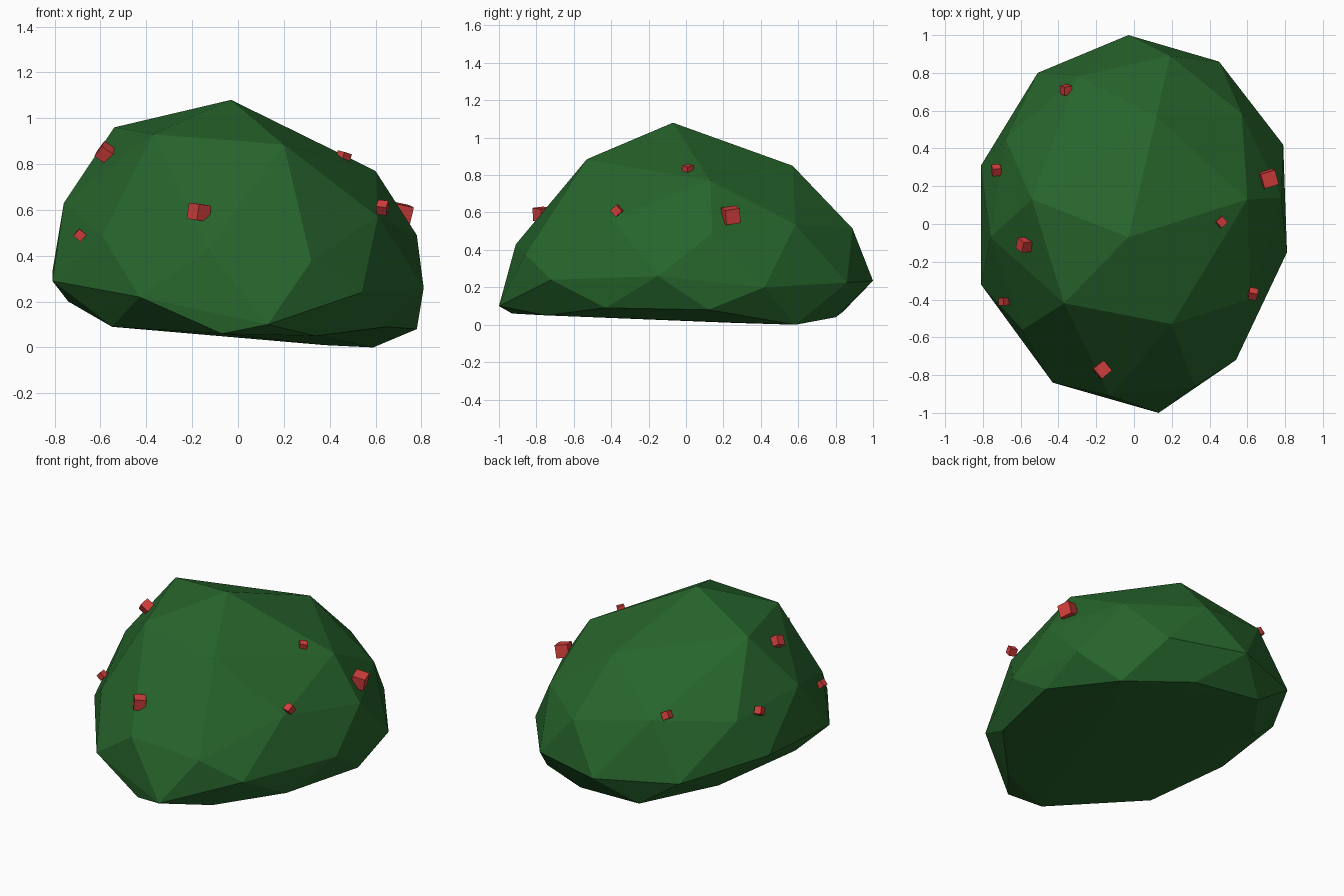
import bpy, bmesh
from mathutils import Matrix, Euler


def material(name, rgb):
    mat = bpy.data.materials.new(name)
    mat.diffuse_color = (*rgb, 1)
    return mat


def finish(bm, name, mat):
    mesh = bpy.data.meshes.new(name)
    bm.to_mesh(mesh)
    bm.free()
    mesh.materials.append(mat)
    obj = bpy.data.objects.new(name, mesh)
    bpy.context.collection.objects.link(obj)
    return obj


leaf_green = material("leaf_green", (0.02, 0.13, 0.025))
berry_red = material("berry_red", (0.65, 0.05, 0.045))

# Bush: a lumpy low-poly dome wrapped around rings of control points
crown = [(-0.03, -0.07, 1.08), (0.20, -0.53, 0.885), (-0.37, -0.42, 0.93),
         (-0.54, 0.13, 0.96), (0.12, 0.57, 0.85), (0.60, 0.13, 0.77)]
shoulder = [(0.32, -0.86, 0.376), (-0.13, -0.91, 0.43), (-0.59, -0.56, 0.485),
            (-0.76, -0.07, 0.63), (-0.68, 0.45, 0.57), (-0.30, 0.78, 0.60),
            (0.19, 0.89, 0.515), (0.57, 0.585, 0.535), (0.78, 0.14, 0.49),
            (0.61, -0.40, 0.57)]
rim = [(0.13, -1.0, 0.10), (0.54, -0.72, 0.24), (0.81, -0.15, 0.26),
       (0.79, 0.42, 0.20), (0.45, 0.86, 0.225), (-0.03, 1.0, 0.235),
       (-0.51, 0.80, 0.25), (-0.81, 0.31, 0.33), (-0.81, -0.32, 0.29),
       (-0.43, -0.84, 0.22)]
base = [(0.65, -0.43, 0.09), (0.78, 0.12, 0.08), (0.59, 0.585, 0.0),
        (0.20, 0.80, 0.04), (-0.25, 0.84, 0.07), (-0.55, 0.45, 0.12),
        (-0.74, -0.07, 0.20), (-0.55, -0.50, 0.09), (-0.07, -0.93, 0.06),
        (0.34, -0.75, 0.05), (0.38, 0.25, 0.01)]
bm = bmesh.new()
for point in crown + shoulder + rim + base:
    bm.verts.new(point)
hull = bmesh.ops.convex_hull(bm, input=bm.verts)
loose = [v for v in bm.verts if not v.link_faces]
bmesh.ops.delete(bm, geom=loose, context='VERTS')
bmesh.ops.recalc_face_normals(bm, faces=bm.faces)
finish(bm, "bush", leaf_green)

# Berries: little tilted cubes (position, side, rotation)
berries = [((-0.58, -0.11, 0.85), 0.060, (0.5, 0.6, 0.1)),
           ((-0.69, -0.41, 0.49), 0.040, (0.1, 0.75, 0.1)),
           ((-0.17, -0.77, 0.59), 0.070, (0.1, 0.1, 0.7)),
           ((0.63, -0.37, 0.61), 0.046, (0.7, 0.1, -0.2)),
           ((0.71, 0.24, 0.585), 0.080, (0.15, 0.2, 0.3)),
           ((0.46, 0.01, 0.83), 0.045, (0.2, 0.2, 0.75)),
           ((-0.73, 0.285, 0.59), 0.046, (0.6, 0.2, 0.1)),
           ((-0.36, 0.71, 0.625), 0.046, (0.3, 0.5, 0.2))]
for i, (pos, side, rot) in enumerate(berries, 1):
    bm = bmesh.new()
    bmesh.ops.create_cube(bm, size=side, matrix=Matrix.Translation(pos)
                          @ Euler(rot).to_matrix().to_4x4())
    finish(bm, f"berry_{i}", berry_red)
